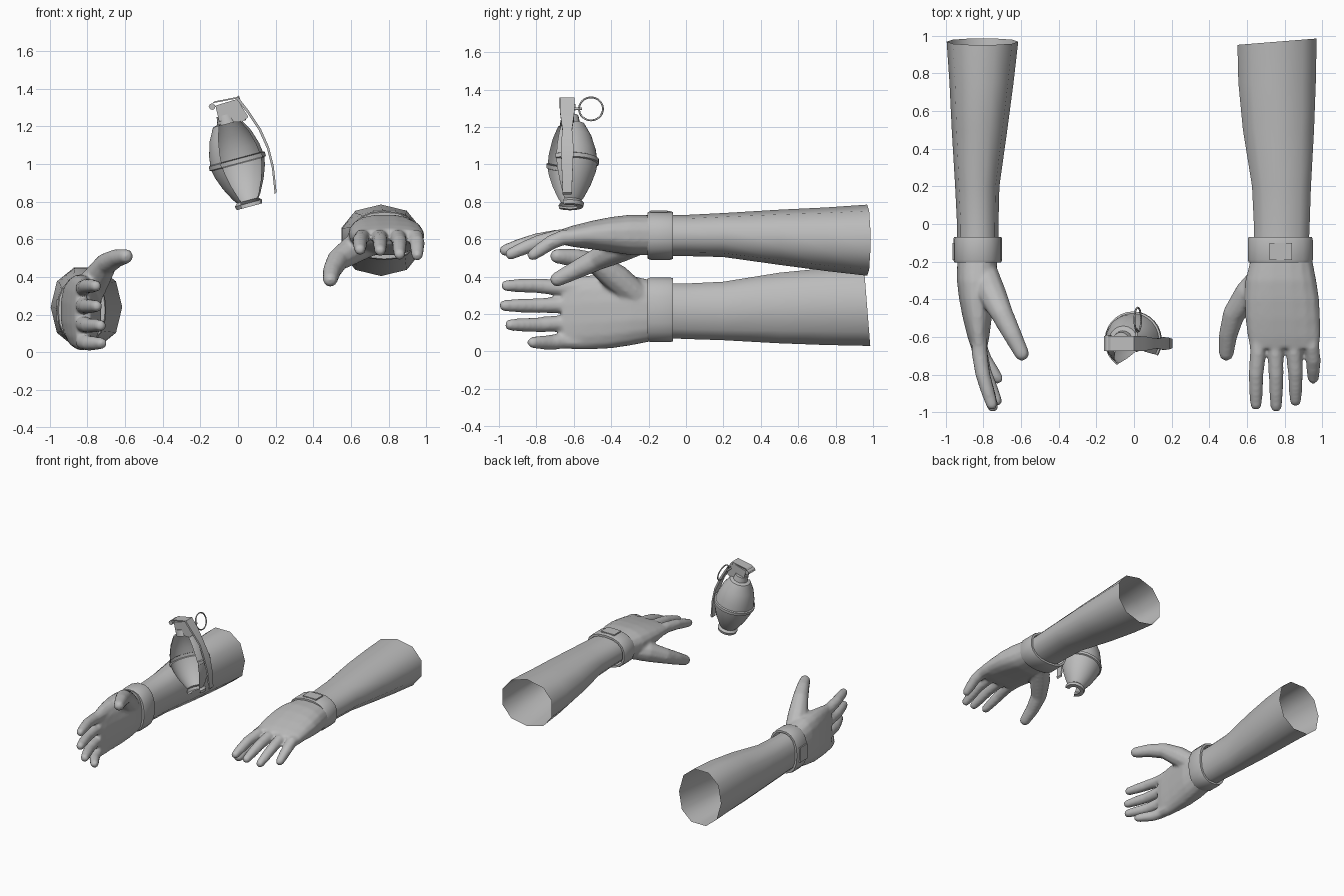
import bpy, bmesh, math
from mathutils import Vector, Matrix

if "Cube" in bpy.data.objects:
    bpy.data.objects.remove(bpy.data.objects["Cube"])

grey = bpy.data.materials.new("plain grey")
grey.use_nodes = True
grey.diffuse_color = (0.5, 0.5, 0.5, 1)
grey.node_tree.nodes["Principled BSDF"].inputs["Base Color"].default_value = (0.5, 0.5, 0.5, 1)


def finish(bm, name, angle=40):
    """Turn a bmesh into a smooth-shaded grey object."""
    bmesh.ops.recalc_face_normals(bm, faces=bm.faces)
    mesh = bpy.data.meshes.new(name)
    bm.to_mesh(mesh)
    bm.free()
    mesh.materials.append(grey)
    ob = bpy.data.objects.new(name, mesh)
    bpy.context.collection.objects.link(ob)
    bpy.ops.object.select_all(action="DESELECT")
    ob.select_set(True)
    bpy.context.view_layer.objects.active = ob
    bpy.ops.object.shade_smooth_by_angle(angle=math.radians(angle))
    return ob


def loft(bm, rings, cap=True, loop=True):
    """Skin a list of equal-length rings of points."""
    rows = [[bm.verts.new(p) for p in ring] for ring in rings]
    n = len(rows[0])
    for a, b in zip(rows, rows[1:]):
        for i in range(n if loop else n - 1):
            j = (i + 1) % n
            bm.faces.new((a[i], a[j], b[j], b[i]))
    if cap:
        bm.faces.new(rows[0])
        bm.faces.new(rows[-1])


def section(place, y, t0, t1, p0, p1, n, power=1.0, slant=0.0):
    """Rounded cross-section across the arm, bounded by thumb-side and palm-side limits."""
    ring = []
    for i in range(n):
        a = math.tau * (i + 0.5) / n
        c, s = math.cos(a), math.sin(a)
        t = (t0 + t1) / 2 + (t1 - t0) / 2 * math.copysign(abs(c) ** power, c)
        p = (p0 + p1) / 2 + (p1 - p0) / 2 * math.copysign(abs(s) ** power, s)
        ring.append(place(t, y + slant * t, p))
    return ring


def digit(bm, place, path, n=10):
    """Round finger along (t, y, p, radius) points with a domed tip."""
    pts = [Vector(q[:3]) for q in path]
    radii = [q[3] for q in path]
    tip = (pts[-1] - pts[-2]).normalized()
    end, r = pts[-1], radii[-1]
    for step, k in ((0.55, 0.8), (0.85, 0.4)):
        pts.append(end + tip * r * step)
        radii.append(r * k)
    rings = []
    for i, (c, r) in enumerate(zip(pts, radii)):
        d = (pts[min(i + 1, len(pts) - 1)] - pts[max(i - 1, 0)]).normalized()
        u = d.cross(Vector((0, 0, 1))).normalized()
        v = d.cross(u)
        angles = [math.tau * k / n for k in range(n)]
        rings.append([place(*(c + u * r * math.cos(a) + v * r * math.sin(a))) for a in angles])
    loft(bm, rings)


# Limits per section: y, little-finger side, thumb side, back, palm
FOREARM = [(0.97, -0.2, 0.24, -0.165, 0.215), (0.75, -0.195, 0.235, -0.15, 0.19),
           (0.5, -0.185, 0.21, -0.138, 0.157), (0.2, -0.167, 0.16, -0.12, 0.115),
           (0, -0.16, 0.15, -0.11, 0.11), (-0.12, -0.155, 0.15, -0.11, 0.11)]
PALM = [(-0.1, -0.15, 0.15, -0.1, 0.1), (-0.2, -0.17, 0.165, -0.11, 0.105),
        (-0.3, -0.19, 0.19, -0.112, 0.105), (-0.4, -0.205, 0.195, -0.1, 0.09),
        (-0.5, -0.21, 0.19, -0.08, 0.075), (-0.6, -0.212, 0.177, -0.055, 0.062),
        (-0.66, -0.2, 0.165, -0.035, 0.05)]
# Fingers: root t, tip t, tip y, tip p
FINGERS = [(0.122, 0.132, -0.96, 0.075), (0.028, 0.025, -0.97, 0.08),
           (-0.07, -0.078, -0.94, 0.1), (-0.163, -0.172, -0.82, 0.105)]
THUMB = [(0.07, -0.25, 0.035, 0.07), (0.17, -0.37, 0.075, 0.077), (0.25, -0.48, 0.13, 0.06),
         (0.28, -0.59, 0.185, 0.05), (0.29, -0.69, 0.235, 0.04)]


def build_arm(side, place):
    # Open sleeve of the forearm
    bm = bmesh.new()
    loft(bm, [section(place, *s, 10, 0.9, -0.08 if i == 0 else 0)
              for i, s in enumerate(FOREARM)], cap=False)
    finish(bm, side + "_forearm", 60)

    # Glove with palm, four fingers and thumb fused together
    bm = bmesh.new()
    loft(bm, [section(place, *s, 16, 0.8) for s in PALM])
    for t0, t1, y, p in FINGERS:
        run = y + 0.6
        digit(bm, place, [(t0, -0.56, 0.008, 0.044), (t0, -0.6 + run * 0.25, 0.01, 0.043),
                          (t1, -0.6 + run * 0.55, p * 0.35, 0.04),
                          (t1, -0.6 + run * 0.8, p * 0.7, 0.037), (t1, y, p, 0.031)])
    digit(bm, place, THUMB)
    glove = finish(bm, side + "_glove", 180)
    remesh = glove.modifiers.new("fuse", "REMESH")
    remesh.mode = "VOXEL"
    remesh.voxel_size = 0.011
    remesh.use_smooth_shade = True
    soften = glove.modifiers.new("soften", "SMOOTH")
    soften.factor = 0.5
    soften.iterations = 5

    # Cuff band around the wrist with a turned-in rim
    bm = bmesh.new()
    rows = [(-0.07, 0.0), (-0.07, 0.016), (-0.085, 0.02), (-0.19, 0.02), (-0.205, 0.014), (-0.205, -0.01)]
    loft(bm, [section(place, y, -0.152 - g, 0.158 + g, -0.11 - g, 0.11 + g, 18, 0.85)
              for y, g in rows], cap=False)
    finish(bm, side + "_cuff", 40)

    # Fastening strap on the back of the cuff
    bm = bmesh.new()
    loft(bm, [[place(t, y, p) for t, p in ((-0.06, -0.125), (0.06, -0.125), (0.06, -0.135), (-0.06, -0.135))]
              for y in (-0.1, -0.19)])
    finish(bm, side + "_cuff_strap", 30)


build_arm("right", lambda t, y, p: Vector((-0.83 + p, y, 0.22 + t)))
build_arm("left", lambda t, y, p: Vector((0.78 - t, y, 0.62 - p)))

# Grenade body: hollow shell with an open front sector, leaning sideways
lean = Matrix.Translation((0, -0.62, 1.0)) @ Matrix.Rotation(math.radians(-15), 4, "Y")
profile = [(0.04, -0.235), (0.07, -0.235), (0.075, -0.215), (0.06, -0.2), (0.075, -0.18),
           (0.112, -0.11), (0.138, -0.04), (0.146, 0), (0.155, 0.004), (0.155, 0.026),
           (0.145, 0.03), (0.138, 0.08), (0.115, 0.155), (0.078, 0.222), (0.04, 0.232)]
bm = bmesh.new()
start, sweep, steps = math.radians(-30), math.radians(265), 22
loft(bm, [[lean @ Vector((r * math.cos(start + sweep * k / steps),
                          r * math.sin(start + sweep * k / steps), h)) for r, h in profile]
          for k in range(steps + 1)], cap=False, loop=False)
finish(bm, "grenade_body", 35)


def slab(name, outline, y0, y1):
    """Side outline in x and z, extruded across y."""
    bm = bmesh.new()
    loft(bm, [[(x, y, z) for x, z in outline] for y in (y0, y1)])
    return finish(bm, name, 30)


# Fuse head and neck
slab("fuse_head", [(-0.1, 1.225), (-0.12, 1.31), (-0.005, 1.345), (0.055, 1.25), (0.02, 1.222)], -0.66, -0.6)
bm = bmesh.new()
bmesh.ops.create_cone(bm, cap_ends=True, segments=16, radius1=0.055, radius2=0.045, depth=0.05,
                      matrix=lean @ Matrix.Translation((0, 0, 0.245)))
finish(bm, "fuse_neck")

# Safety lever: bent strip that narrows towards its end
lever = [(-0.15, 1.31, 0.04), (-0.125, 1.333, 0.04), (0, 1.357, 0.04), (0.06, 1.28, 0.038),
         (0.12, 1.19, 0.026), (0.165, 1.09, 0.034), (0.19, 0.99, 0.03), (0.205, 0.85, 0.024)]
bm = bmesh.new()
loft(bm, [[(x + dx, -0.635 + w * s, z + dx) for s, dx in ((-1, 0), (1, 0), (1, -0.01), (-1, -0.01))]
          for x, z, w in lever])
finish(bm, "safety_lever", 30)

# Hinge pin of the lever and the pull pin
for name, radius, depth, at in (("lever_hinge", 0.017, 0.085, (-0.137, -0.632, 1.305)),
                                ("pull_pin", 0.007, 0.1, (0.015, -0.605, 1.297))):
    bm = bmesh.new()
    bmesh.ops.create_cone(bm, cap_ends=True, segments=12, radius1=radius, radius2=radius, depth=depth,
                          matrix=Matrix.Translation(at) @ Matrix.Rotation(math.pi / 2, 4, "X"))
    finish(bm, name)

# Pull ring
bm = bmesh.new()
turn = Matrix.Translation((0.02, -0.508, 1.297)) @ Matrix.Rotation(math.radians(74), 4, "Y")
tube = [math.tau * k / 6 for k in range(6)]
rings = []
for k in range(33):
    a = math.tau * k / 32
    rings.append([turn @ Vector(((0.064 + 0.005 * math.cos(b)) * math.cos(a),
                                 (0.064 + 0.005 * math.cos(b)) * math.sin(a),
                                 0.005 * math.sin(b))) for b in tube])
loft(bm, rings, cap=False)
bmesh.ops.remove_doubles(bm, verts=bm.verts, dist=0.0005)
finish(bm, "pull_ring", 180)
